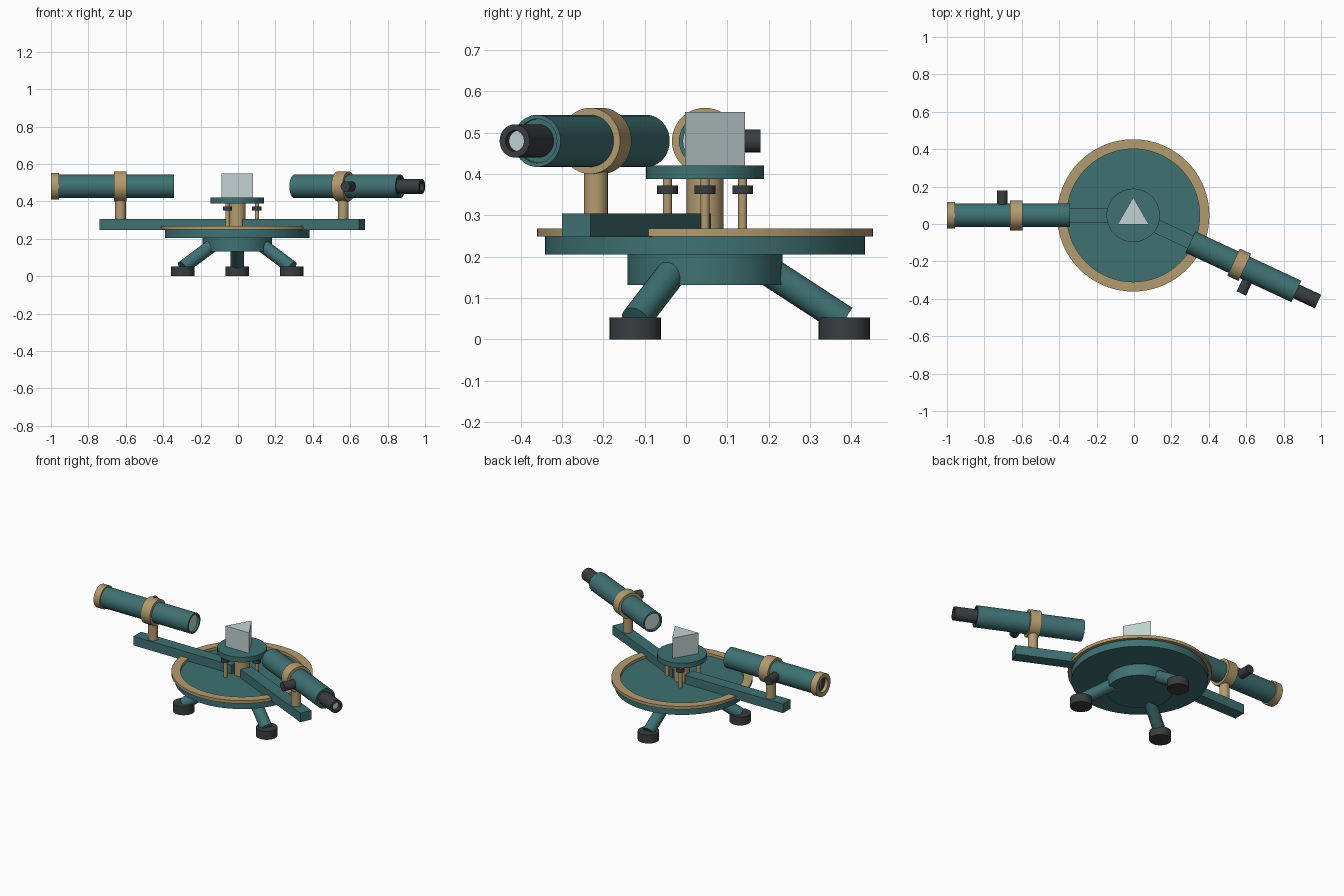
import bpy, bmesh, math
from mathutils import Vector, Matrix

if "Cube" in bpy.data.objects:
    bpy.data.objects.remove(bpy.data.objects["Cube"])

C = Vector((-0.004, 0.046, 0))      # instrument's vertical axis
AXIS_Z = 0.48                       # optical axis height


def material(name, rgb):
    m = bpy.data.materials.new(name)
    m.diffuse_color = (*rgb, 1)
    m.use_nodes = True
    m.node_tree.nodes["Principled BSDF"].inputs["Base Color"].default_value = m.diffuse_color
    return m


TEAL = material("teal_enamel", (0.05, 0.165, 0.17))
BRASS = material("brass", (0.45, 0.33, 0.16))
DARK = material("dark_rubber", (0.042, 0.047, 0.051))
GLASS = material("glass", (0.55, 0.65, 0.65))


def finish(name, bm, mat, smooth=True):
    bmesh.ops.remove_doubles(bm, verts=bm.verts, dist=1e-5)
    bmesh.ops.recalc_face_normals(bm, faces=bm.faces)
    me = bpy.data.meshes.new(name)
    bm.to_mesh(me)
    bm.free()
    ob = bpy.data.objects.new(name, me)
    bpy.context.collection.objects.link(ob)
    me.materials.append(mat)
    if smooth:
        bpy.ops.object.select_all(action='DESELECT')
        ob.select_set(True)
        bpy.context.view_layer.objects.active = ob
        bpy.ops.object.shade_smooth_by_angle(angle=math.radians(35))
    return ob


def cyl(name, a, b, r, mat, n=32, inner=0):
    """Solid or hollow cylinder between two points."""
    a, b = Vector(a), Vector(b)
    d = b - a
    m = Matrix.Translation(a) @ d.to_track_quat('Z', 'Y').to_matrix().to_4x4()
    bm = bmesh.new()
    if inner:
        pts = [(inner, 0), (r, 0), (r, d.length), (inner, d.length)]
        vs = [bm.verts.new((x, 0, z)) for x, z in pts]
        es = [bm.edges.new((vs[i], vs[(i + 1) % 4])) for i in range(4)]
        bmesh.ops.spin(bm, geom=vs + es, cent=(0, 0, 0), axis=(0, 0, 1),
                       angle=2 * math.pi, steps=n)
        bm.transform(m)
    else:
        bmesh.ops.create_cone(bm, cap_ends=True, segments=n, radius1=r, radius2=r,
                              depth=d.length, matrix=m @ Matrix.Translation((0, 0, d.length / 2)))
    return finish(name, bm, mat)


def box(name, size, m, mat):
    bm = bmesh.new()
    bmesh.ops.create_cube(bm, size=1, matrix=m @ Matrix.Diagonal((*size, 1)))
    return finish(name, bm, mat, False)


def upright(name, x, y, z0, z1, r, mat, n=32, inner=0):
    return cyl(name, C + Vector((x, y, z0)), C + Vector((x, y, z1)), r, mat, n, inner)


# Base: hub, disc, graduated ring
upright("base_hub", 0, 0, 0.132, 0.206, 0.187, TEAL, 48)
upright("base_disc", 0, 0, 0.205, 0.25, 0.387, TEAL, 72)
upright("scale_ring", 0, 0, 0.249, 0.268, 0.407, BRASS, 72, 0.355)

# Tripod legs and feet
for i, deg in enumerate((90, 210, 330)):
    a = math.radians(deg)
    u = Vector((math.cos(a), math.sin(a), 0))
    foot = u * 0.337
    cyl(f"leg_{i+1}", C + u * 0.14 + Vector((0, 0, 0.174)),
        C + foot + Vector((0, 0, 0.046)), 0.036, TEAL, 24)
    upright(f"foot_{i+1}", foot.x, foot.y, 0, 0.053, 0.062, DARK)

# Prism table on its pillar with levelling screws
upright("table_pillar", 0, 0, 0.249, 0.39, 0.045, BRASS)
upright("prism_table", 0, 0, 0.388, 0.42, 0.143, TEAL, 48)
for i in range(3):
    a = i * 2 * math.pi / 3
    x, y = 0.105 * math.cos(a), 0.105 * math.sin(a)
    upright(f"levelling_screw_{i+1}", x, y, 0.249, 0.39, 0.011, BRASS, 16)
    upright(f"levelling_nut_{i+1}", x, y, 0.351, 0.372, 0.025, DARK, 24)

# Triangular prism
bm = bmesh.new()
bmesh.ops.create_cone(bm, cap_ends=True, segments=3, radius1=0.097, radius2=0.097, depth=0.131)
top = max(bm.verts, key=lambda v: v.co.xy.length)
bm.transform(Matrix.Rotation(math.pi / 2 - math.atan2(top.co.y, top.co.x), 4, 'Z'))
bm.transform(Matrix.Translation(C + Vector((0, 0, 0.4845))))
finish("glass_prism", bm, GLASS, False)


def arm_assembly(name, deg):
    """Arm, post, clamp, hollow tube, lens and focus knob; returns the local frame."""
    m = Matrix.Translation(C) @ Matrix.Rotation(math.radians(deg), 4, 'Z')

    def along(part, s0, s1, r, mat, n=40, inner=0):
        return cyl(f"{name}_{part}", m @ Vector((s0, 0, AXIS_Z)),
                   m @ Vector((s1, 0, AXIS_Z)), r, mat, n, inner)

    box(f"{name}_arm", (0.69, 0.075, 0.058),
        m @ Matrix.Translation((0.392, 0, 0.276)), TEAL)
    cyl(f"{name}_post", m @ Vector((0.625, 0, 0.304)), m @ Vector((0.625, 0, 0.421)),
        0.029, BRASS, 24)
    along("clamp_ring", 0.592, 0.658, 0.08, BRASS, 48, 0.062)
    along("tube", 0.337, 0.962, 0.063, TEAL, 40, 0.053)
    along("lens", 0.352, 0.364, 0.0535, GLASS)
    cyl(f"{name}_focus_knob", m @ Vector((0.7, -0.058, AXIS_Z)),
        m @ Vector((0.7, -0.134, AXIS_Z)), 0.0275, DARK, 24)
    return m, along


# Collimator with slit cap
m, along = arm_assembly("collimator", 180)
along("slit_cap", 0.953, 0.996, 0.071, BRASS, 40, 0.045)
along("slit_plate", 0.958, 0.974, 0.046, DARK)
box("collimator_slit", (0.004, 0.006, 0.05),
    m @ Matrix.Translation((0.975, 0, AXIS_Z)), GLASS)

# Telescope with hollow eyepiece
m, along = arm_assembly("telescope", -25)
along("end_plug", 0.93, 0.952, 0.0535, TEAL)
along("eyepiece", 0.945, 1.09, 0.04, DARK, 32, 0.025)
along("eye_lens", 1.06, 1.068, 0.0255, GLASS, 32)
